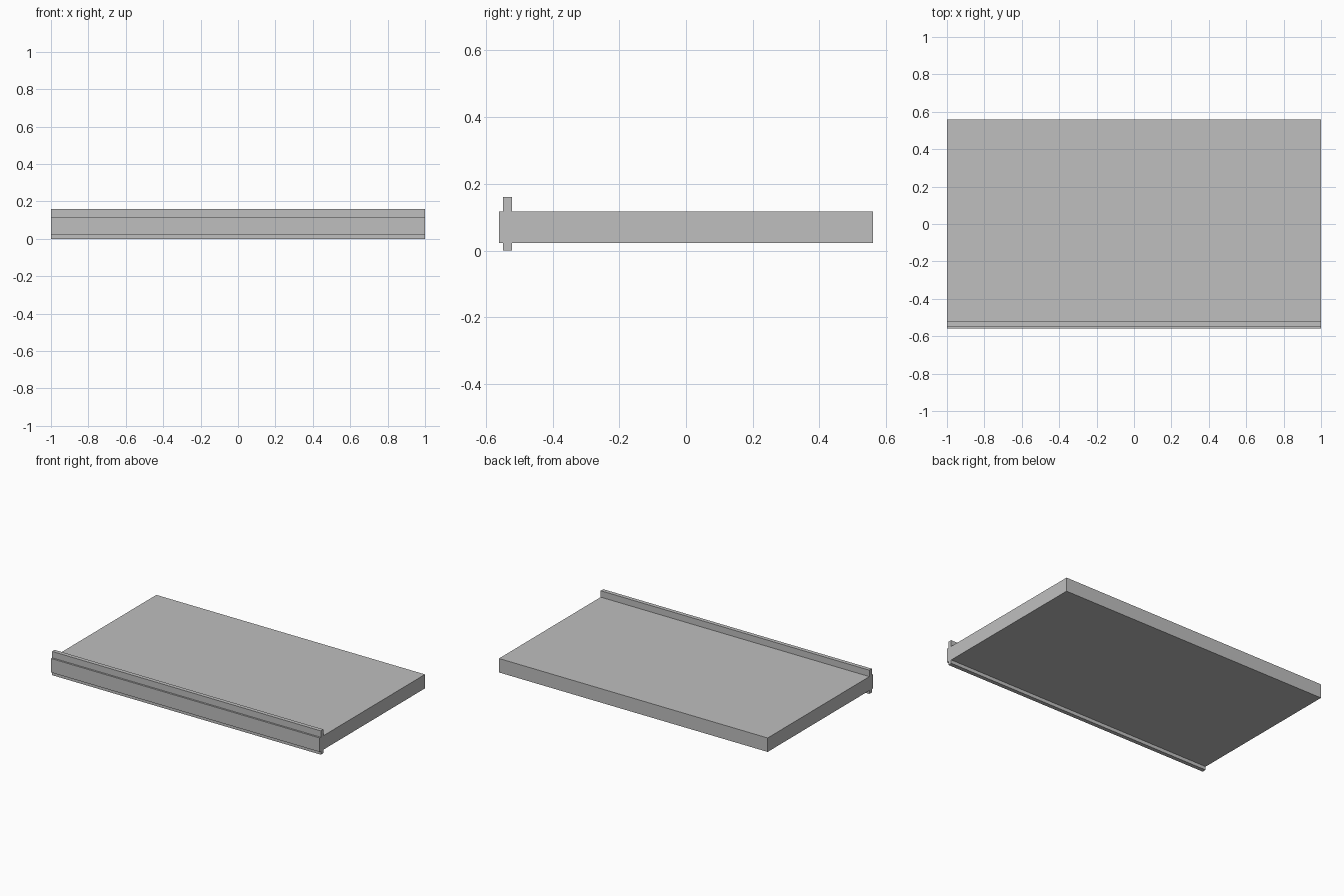
import bpy, bmesh

if "Cube" in bpy.data.objects:
    bpy.data.objects.remove(bpy.data.objects["Cube"])

grey = bpy.data.materials.new("light_grey")
grey.diffuse_color = (0.52, 0.52, 0.52, 1)
grey.use_nodes = True
grey.node_tree.nodes["Principled BSDF"].inputs["Base Color"].default_value = grey.diffuse_color

# Side outline (y, z): flat panel crossed by an upright strip near the front
y0, y1, y2, y3 = -0.56, -0.548, -0.521, 0.56
z0, z1, z2, z3 = 0.0, 0.023, 0.117, 0.16
profile = [(y0, z1), (y1, z1), (y1, z0), (y2, z0), (y2, z1), (y3, z1),
           (y3, z2), (y2, z2), (y2, z3), (y1, z3), (y1, z2), (y0, z2)]

# Extrude the outline across the full width
bm = bmesh.new()
face = bm.faces.new([bm.verts.new((-1, y, z)) for y, z in profile])
ext = bmesh.ops.extrude_face_region(bm, geom=[face])
moved = [v for v in ext["geom"] if isinstance(v, bmesh.types.BMVert)]
bmesh.ops.translate(bm, verts=moved, vec=(2, 0, 0))
bmesh.ops.recalc_face_normals(bm, faces=bm.faces)
mesh = bpy.data.meshes.new("panel_with_lip")
bm.to_mesh(mesh)
bm.free()
mesh.materials.append(grey)
bpy.context.collection.objects.link(bpy.data.objects.new("panel_with_lip", mesh))
